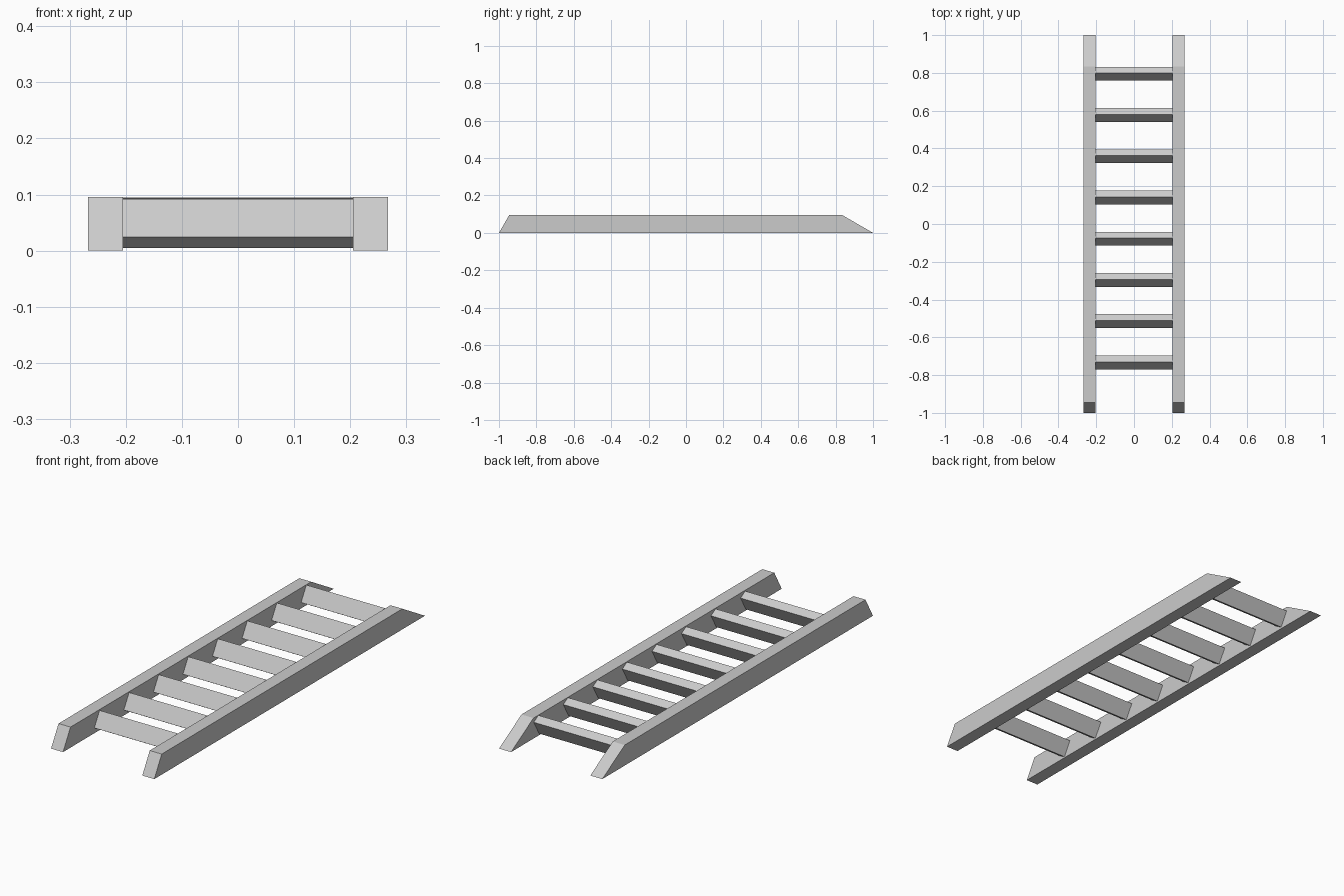
import bpy
from mathutils import Vector

cube = bpy.data.objects.get("Cube")
if cube:
    bpy.data.objects.remove(cube, do_unlink=True)

# Single plain grey
grey = bpy.data.materials.new("plain grey")
grey.use_nodes = True
colour = (0.6, 0.6, 0.6, 1)
grey.diffuse_color = colour
grey.node_tree.nodes["Principled BSDF"].inputs["Base Color"].default_value = colour


def extrude_profile(name, profile, x0, x1):
    """Prism along x from a (y, z) outline listed clockwise seen from +x."""
    n = len(profile)
    verts = [(x, y, z) for x in (x0, x1) for y, z in profile]
    faces = [tuple(range(n)), tuple(reversed(range(n, 2 * n)))]
    faces += [(i, i + n, (i + 1) % n + n, (i + 1) % n) for i in range(n)]
    mesh = bpy.data.meshes.new(name)
    mesh.from_pydata(verts, [], faces)
    mesh.materials.append(grey)
    obj = bpy.data.objects.new(name, mesh)
    bpy.context.collection.objects.link(obj)
    return obj


INNER, OUTER = 0.205, 0.267

# Side rails with slanted ends
rail = [(-1, 0), (-0.945, 0.096), (0.834, 0.096), (1, 0)]
extrude_profile("left_rail", rail, INNER, OUTER)
extrude_profile("right_rail", rail, -OUTER, -INNER)

# Tilted treads, square to the slanted ends and rising very slightly
depth = Vector((0.039, 0.0675))
thick = Vector((0.034, -0.0197))
for i in range(8):
    low = Vector((-0.769 + 0.2183 * i, 0.0247 + 0.0004 * i))
    outline = [low, low + depth, low + depth + thick, low + thick]
    extrude_profile(f"tread_{i + 1}", outline, -INNER, INNER)
